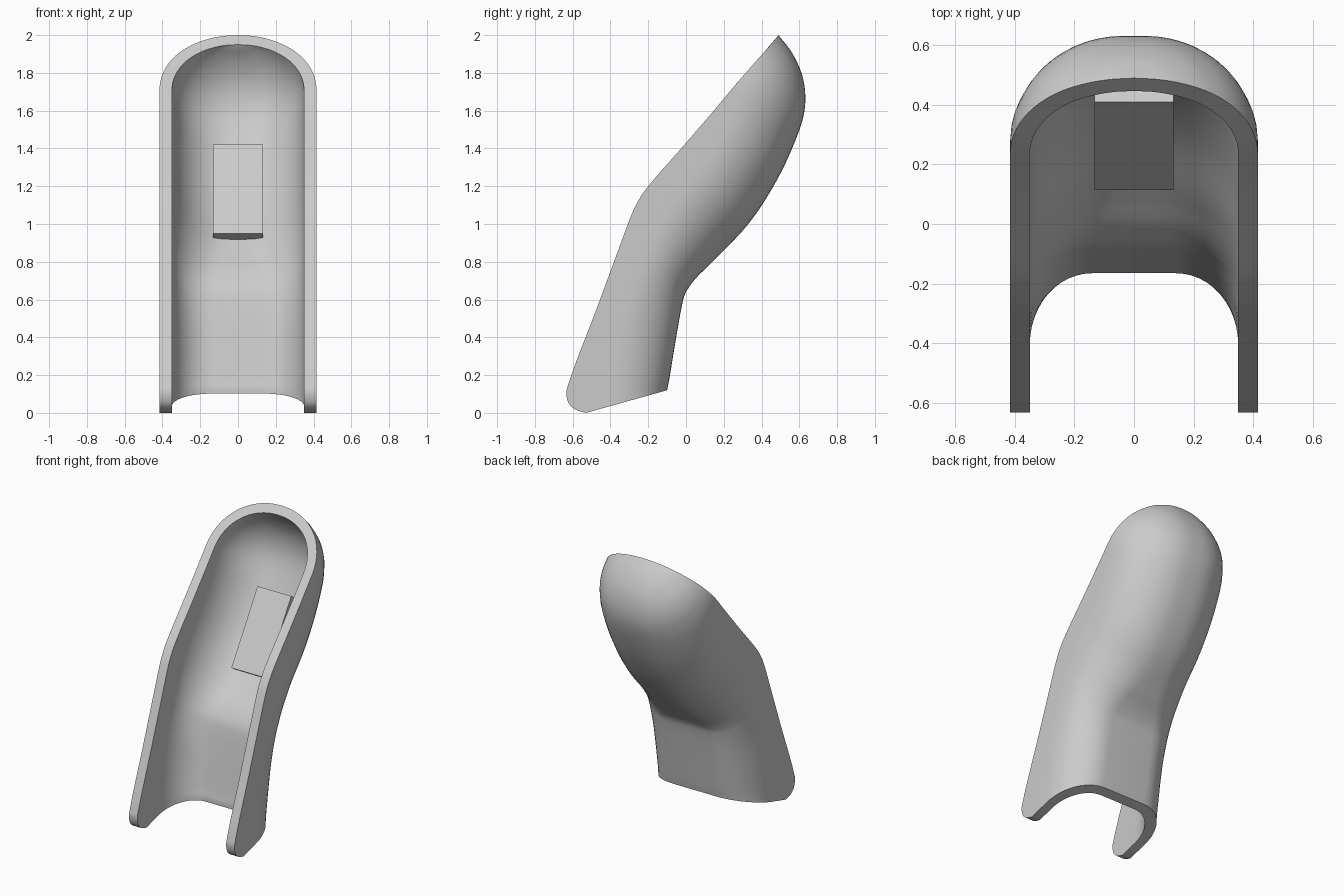
import bpy, bmesh, math
from mathutils import Vector

if "Cube" in bpy.data.objects:
    bpy.data.objects.remove(bpy.data.objects["Cube"])

grey = bpy.data.materials.new("light_grey")
grey.use_nodes = True
grey.diffuse_color = (0.6, 0.6, 0.6, 1)
grey.node_tree.nodes["Principled BSDF"].inputs["Base Color"].default_value = (0.6, 0.6, 0.6, 1)

# Side profile as (y, z) control points: open front rim and closed back
rim = [(-.53, 0), (-.59, .02), (-.625, .06), (-.63, .13), (-.47, .56), (-.35, .885),
       (-.3, 1.02), (-.26, 1.11), (-.2, 1.2), (-.03, 1.395), (.13, 1.58), (.26, 1.735),
       (.36, 1.85), (.44, 1.94), (.475, 1.982), (.49, 2)]
back = [(-.1, .12), (-.098, .13), (-.095, .145), (-.09, .17), (-.045, .44), (-.018, .585),
        (0, .64), (.05, .71), (.13, .79), (.33, 1), (.48, 1.23), (.59, 1.47),
        (.63, 1.62), (.62, 1.77), (.565, 1.9), (.49, 2)]
WALL = .067
DOME = 1.7      # height where the rim starts to close into an arch
TOP = 2.0
STEPS = 5


def smooth_path(points):
    """Sample a curve through the control points, limiting overshoot by chord length."""
    pts = [Vector(p) for p in points]
    n = len(pts)
    tangents = []
    for i in range(n):
        a, b = pts[max(i - 1, 0)], pts[min(i + 1, n - 1)]
        tangents.append((b - a).normalized())
    out = []
    for i in range(n - 1):
        p, q = pts[i], pts[i + 1]
        chord = (q - p).length
        for k in range(STEPS):
            t = k / STEPS
            h = t * t * (3 - 2 * t)
            out.append(p.lerp(q, h) + tangents[i] * chord * t * (1 - t) ** 2
                       - tangents[i + 1] * chord * t * t * (1 - t))
    return out + [pts[-1]]


def blend(a, b, t):
    t = min(max(t, 0), 1)
    return a + (b - a) * t * t * (3 - 2 * t)


front_path, back_path = smooth_path(rim), smooth_path(back)
LAST = len(front_path) - 1


def section(i, inner):
    """One U-shaped row of points, from the right rim around the back to the left rim."""
    f, b = front_path[i].copy(), back_path[i].copy()
    rise = min(max((f.y - DOME) / (TOP - DOME), 0), 1)
    width = (.35 if inner else .416) * math.sqrt(max(1 - rise ** 2.2, 0))
    upper = blend(0, 1, (b.y - .5) / .5)
    if inner:
        tangent = back_path[min(i + 1, LAST)] - back_path[max(i - 1, 0)]
        normal = Vector((-tangent.y, tangent.x)).normalized()
        b += WALL * ((f - b).normalized() if i == 0 else normal)
        f -= Vector((.043, .05)) * rise
        if i == LAST:
            b = f.copy()
    length = (b - f).length
    depth = min(blend(.25 if inner else .29, .38, upper), length * .95)
    flat = blend(.4, .1, upper)
    half = [(width, 0), (width, (length - depth) * .5)]
    for k in range(13):
        a = math.pi / 2 * k / 12
        half.append((width * (flat + (1 - flat) * math.cos(a)),
                     length - depth + depth * math.sin(a)))
    full = [(-x, s) for x, s in half] + [(0, length)] + half[::-1]
    row = []
    for x, s in full:
        p = f.lerp(b, s / length) if length > 1e-6 else f
        row.append((x, p.x, p.y))
    return row


def add_object(name, bm, smooth):
    bmesh.ops.recalc_face_normals(bm, faces=bm.faces)
    mesh = bpy.data.meshes.new(name)
    bm.to_mesh(mesh)
    bm.free()
    mesh.materials.append(grey)
    obj = bpy.data.objects.new(name, mesh)
    bpy.context.collection.objects.link(obj)
    if smooth:
        bpy.ops.object.select_all(action='DESELECT')
        obj.select_set(True)
        bpy.context.view_layer.objects.active = obj
        bpy.ops.object.shade_smooth_by_angle(angle=math.radians(40))
    return obj


# Curved shell: outer and inner skins joined along the rim and the bottom edge
bm = bmesh.new()
skins = [[[bm.verts.new(p) for p in section(i, inner)] for i in range(LAST + 1)]
         for inner in (False, True)]
for rows in skins:
    for r0, r1 in zip(rows, rows[1:]):
        for j in range(len(r0) - 1):
            bm.faces.new((r0[j], r0[j + 1], r1[j + 1], r1[j]))
borders = [[r[0] for r in rows[::-1]] + rows[0][1:] + [r[-1] for r in rows[1:]] for rows in skins]
outer, inner = borders
for j in range(len(outer) - 1):
    bm.faces.new((outer[j], outer[j + 1], inner[j + 1], inner[j]))
bmesh.ops.remove_doubles(bm, verts=bm.verts, dist=.0004)
add_object("shell", bm, True)

# Rectangular pad set into the inside of the back wall
low, high = Vector((0, .115, .95)), Vector((0, .41, 1.42))
along = high - low
into = Vector((0, along.z, -along.y)).normalized() * .09
side = Vector((.133, 0, 0))
bm = bmesh.new()
face = bm.faces.new([bm.verts.new(p) for p in (low - side, low + side, high + side, high - side)])
solid = bmesh.ops.extrude_face_region(bm, geom=[face], use_keep_orig=True)
bmesh.ops.translate(bm, vec=into, verts=[v for v in solid["geom"] if isinstance(v, bmesh.types.BMVert)])
add_object("inner_pad", bm, False)
